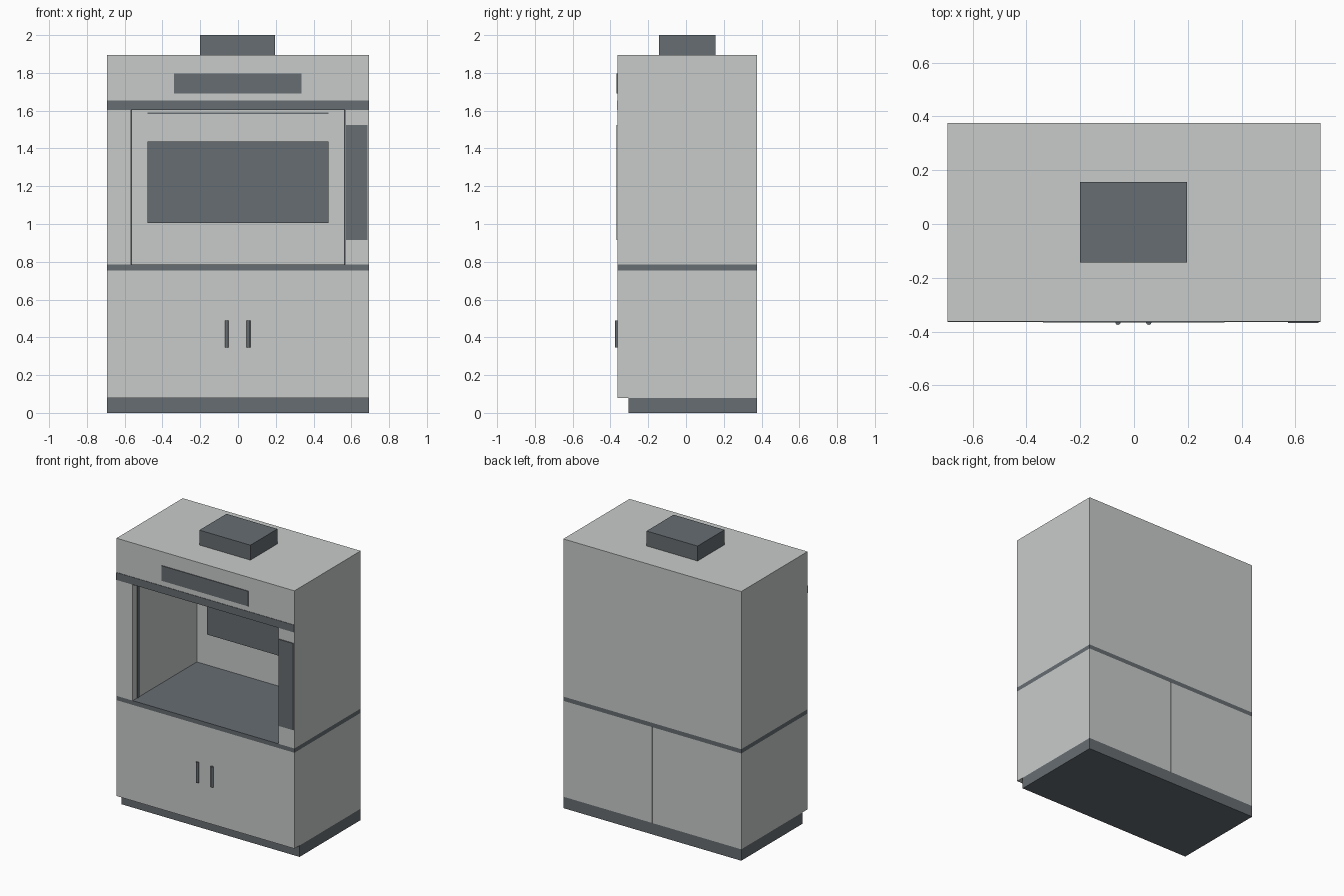
import bpy

if "Cube" in bpy.data.objects:
    bpy.data.objects.remove(bpy.data.objects["Cube"])


def material(name, rgb):
    m = bpy.data.materials.new(name)
    m.diffuse_color = (*rgb, 1.0)
    m.use_nodes = True
    m.node_tree.nodes["Principled BSDF"].inputs["Base Color"].default_value = m.diffuse_color
    return m


LIGHT = material("light_grey", (0.58, 0.60, 0.59))
DARK = material("slate_grey", (0.135, 0.153, 0.168))

W, FRONT, BACK = 0.693, -0.362, 0.375   # half width, front and back planes
INNER = 0.567                           # half width of the work chamber


def box(name, x, y, z, mat):
    """Box from (min, max) ranges."""
    bpy.ops.mesh.primitive_cube_add(size=1, location=[(a + b) / 2 for a, b in (x, y, z)])
    ob = bpy.context.object
    ob.name = name
    ob.scale = [b - a for a, b in (x, y, z)]
    bpy.ops.object.transform_apply(location=False, rotation=False, scale=True)
    ob.data.materials.append(mat)
    return ob


# Base cabinet on a recessed plinth, two carcasses behind one front
box("plinth", (-W, W), (-0.305, BACK), (0, 0.08), DARK)
box("cabinet_front", (-W, W), (FRONT, -0.34), (0.08, 0.755), LIGHT)
for side, x in (("left", (-W, -0.0015)), ("right", (0.0015, W))):
    box(f"cabinet_{side}", x, (-0.34, BACK), (0.08, 0.755), LIGHT)

# Door pulls
for side, x in (("left", -0.06), ("right", 0.055)):
    bpy.ops.mesh.primitive_cylinder_add(vertices=16, radius=0.01, depth=0.145,
                                        location=(x, FRONT - 0.003, 0.4175))
    pull = bpy.context.object
    pull.name = f"door_pull_{side}"
    pull.data.materials.append(DARK)
    bpy.ops.object.shade_smooth_by_angle()

# Worktop
box("worktop", (-W, W), (FRONT, BACK), (0.755, 0.785), DARK)

# Work chamber: side walls, back wall, sash tracks
for side, s in (("left", -1), ("right", 1)):
    box(f"side_wall_{side}", sorted((s * W, s * INNER)), (FRONT, BACK), (0.785, 1.603), LIGHT)
    box(f"sash_track_{side}", sorted((s * INNER, s * (INNER - 0.005))),
        (-0.315, -0.295), (0.785, 1.603), DARK)
box("back_wall", (-INNER, INNER), (0.352, BACK), (0.785, 1.603), LIGHT)
box("baffle_panel", (-0.48, 0.48), (0.342, 0.352), (1.005, 1.437), DARK)
box("upper_slot", (-0.48, 0.48), (0.345, 0.352), (1.582, 1.59), DARK)

# Upper hood with front trim and exhaust collar
box("hood", (-W, W), (FRONT, BACK), (1.603, 1.895), LIGHT)
box("hood_trim", (-W, W), (FRONT - 0.003, FRONT), (1.603, 1.655), DARK)
box("display_plate", (-0.338, 0.336), (FRONT - 0.005, FRONT), (1.692, 1.798), DARK)
box("exhaust_collar", (-0.2, 0.197), (-0.143, 0.157), (1.895, 2.0), DARK)

# Control panel on the right post
box("control_panel", (0.572, 0.686), (FRONT - 0.007, FRONT), (0.915, 1.525), DARK)
